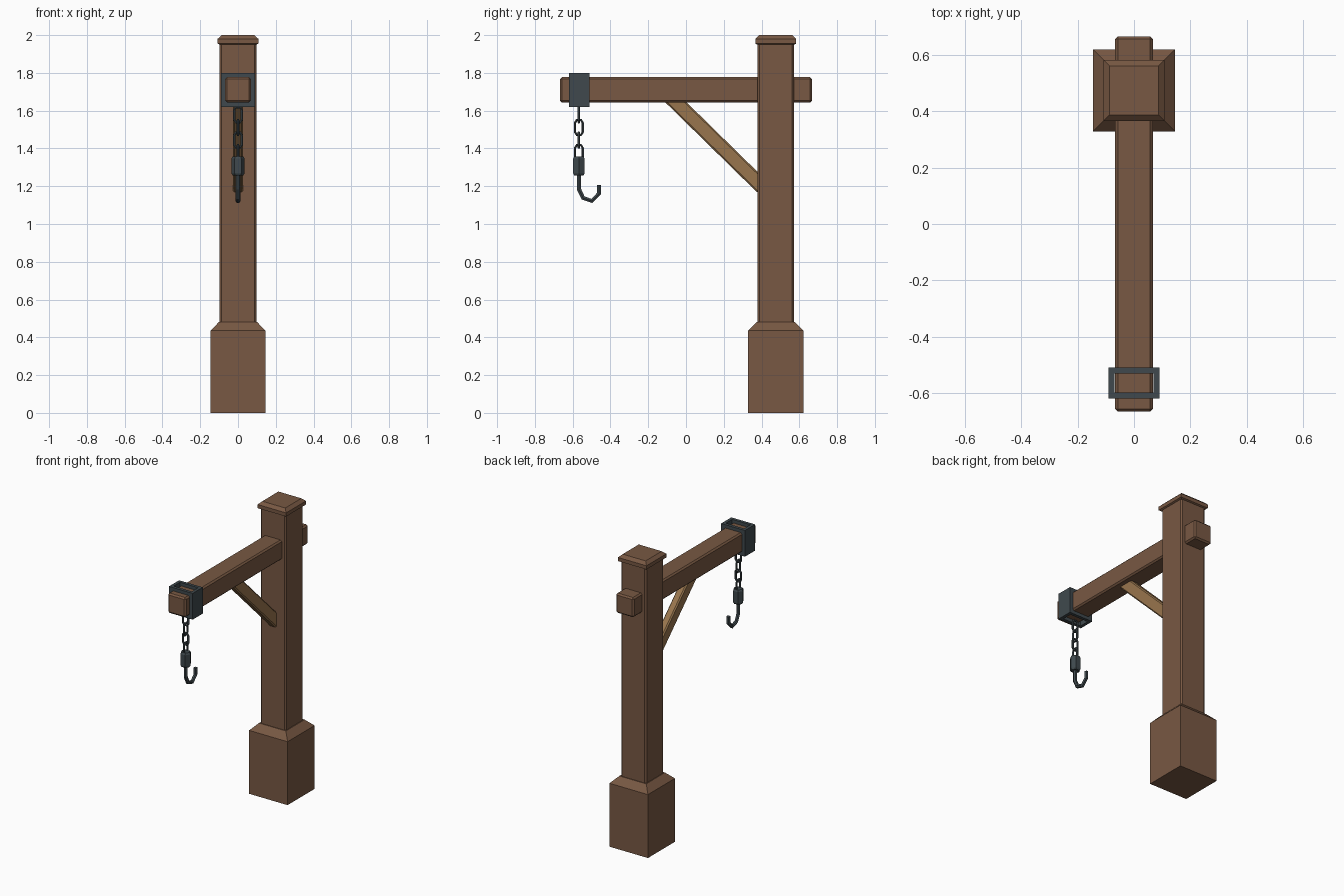
import bpy, bmesh, math
from mathutils import Vector

if "Cube" in bpy.data.objects:
    bpy.data.objects.remove(bpy.data.objects["Cube"])


def mat(name, rgb):
    m = bpy.data.materials.new(name)
    m.diffuse_color = (*rgb, 1)
    m.use_nodes = True
    m.node_tree.nodes["Principled BSDF"].inputs["Base Color"].default_value = m.diffuse_color
    return m


WOOD = mat("dark_wood", (0.188, 0.098, 0.056))
PALE = mat("pale_wood", (0.315, 0.178, 0.075))
IRON = mat("dark_iron", (0.050, 0.066, 0.074))
POST_Y, CHAIN_Y = 0.475, -0.567


def finish(bm, name, m):
    bmesh.ops.recalc_face_normals(bm, faces=bm.faces)
    me = bpy.data.meshes.new(name)
    bm.to_mesh(me)
    bm.free()
    me.materials.append(m)
    ob = bpy.data.objects.new(name, me)
    bpy.context.collection.objects.link(ob)
    return ob


def box(name, m, centre, size, bevel=0, rot_x=0):
    bm = bmesh.new()
    bmesh.ops.create_cube(bm, size=1)
    bmesh.ops.scale(bm, vec=size, verts=bm.verts)
    if bevel:
        bmesh.ops.bevel(bm, geom=bm.edges[:], offset=bevel, segments=1, affect='EDGES')
    ob = finish(bm, name, m)
    ob.location = centre
    ob.rotation_euler.x = rot_x
    return ob


def stack(name, m, y, profile, sides=4):
    """Loft polygon rings from (half width or radius, z) pairs."""
    bm = bmesh.new()
    rings = []
    for r, z in profile:
        k, a0 = (math.sqrt(2), math.pi / 4) if sides == 4 else (1, 0)
        ang = [a0 + math.tau * i / sides for i in range(sides)]
        rings.append([bm.verts.new((r * k * math.cos(a), y + r * k * math.sin(a), z)) for a in ang])
    for a, b in zip(rings, rings[1:]):
        for i in range(sides):
            j = (i + 1) % sides
            bm.faces.new((a[i], a[j], b[j], b[i]))
    bm.faces.new(rings[0])
    bm.faces.new(rings[-1])
    return finish(bm, name, m)


def rod(name, m, points, radius, closed=False):
    cu = bpy.data.curves.new(name, 'CURVE')
    cu.dimensions = '3D'
    cu.bevel_depth, cu.bevel_resolution, cu.use_fill_caps = radius, 1, True
    sp = cu.splines.new('POLY')
    sp.points.add(len(points) - 1)
    for p, co in zip(sp.points, points):
        p.co = (*co, 1)
    sp.use_cyclic_u = closed
    cu.materials.append(m)
    ob = bpy.data.objects.new(name, cu)
    bpy.context.collection.objects.link(ob)
    bpy.ops.object.select_all(action='DESELECT')
    ob.select_set(True)
    bpy.context.view_layer.objects.active = ob
    bpy.ops.object.convert(target='MESH')
    for f in bpy.context.object.data.polygons:
        f.use_smooth = False


# Post, foot block and cap
stack("foot_block", WOOD, POST_Y, [(0.146, 0), (0.146, 0.435), (0.102, 0.48)])
box("post", WOOD, (0, POST_Y, 1.215), (0.194, 0.194, 1.5), 0.01)
stack("post_cap", WOOD, POST_Y, [(0.098, 1.95), (0.108, 1.955), (0.108, 1.98), (0.087, 2.0)])

# Cross beam and diagonal brace
box("beam", WOOD, (0, 0, 1.71), (0.135, 1.334, 0.135), 0.01)
a, b = Vector((0, -0.092, 1.682)), Vector((0, 0.408, 1.192))
d = b - a
box("brace", PALE, (a + b) / 2, (0.054, d.length, 0.079), 0.008, math.atan2(d.z, d.y))

# Iron collar: four plates, open above and below
for s, side in ((-1, "left"), (1, "right")):
    box("collar_" + side, IRON, (s * 0.0795, -0.565, 1.71), (0.021, 0.11, 0.18))
for s, side in ((-1, "front"), (1, "back")):
    box("collar_" + side, IRON, (0, -0.565 + s * 0.0445, 1.71), (0.138, 0.021, 0.18))

# Chain of links turned alternately
for i in range(4):
    z = 1.578 - i * 0.0667
    half = [(-0.02, -0.025), (-0.011, -0.04), (0.011, -0.04), (0.02, -0.025)]
    loop = half + [(-u, -v) for u, v in half]
    rod(f"chain_link_{i + 1}", IRON,
        [(u, CHAIN_Y, z + v) if i % 2 == 0 else (0, CHAIN_Y + u, z + v) for u, v in loop],
        0.007, True)

# Swivel and hook
stack("swivel", IRON, CHAIN_Y, [(0.028, 1.257), (0.035, 1.268), (0.035, 1.347), (0.028, 1.358)], 6)
rod("hook", IRON, [(0, y, z) for y, z in (
    (CHAIN_Y, 1.27), (CHAIN_Y, 1.185), (-0.545, 1.138), (-0.498, 1.122),
    (-0.461, 1.16), (-0.46, 1.206))], 0.013)
